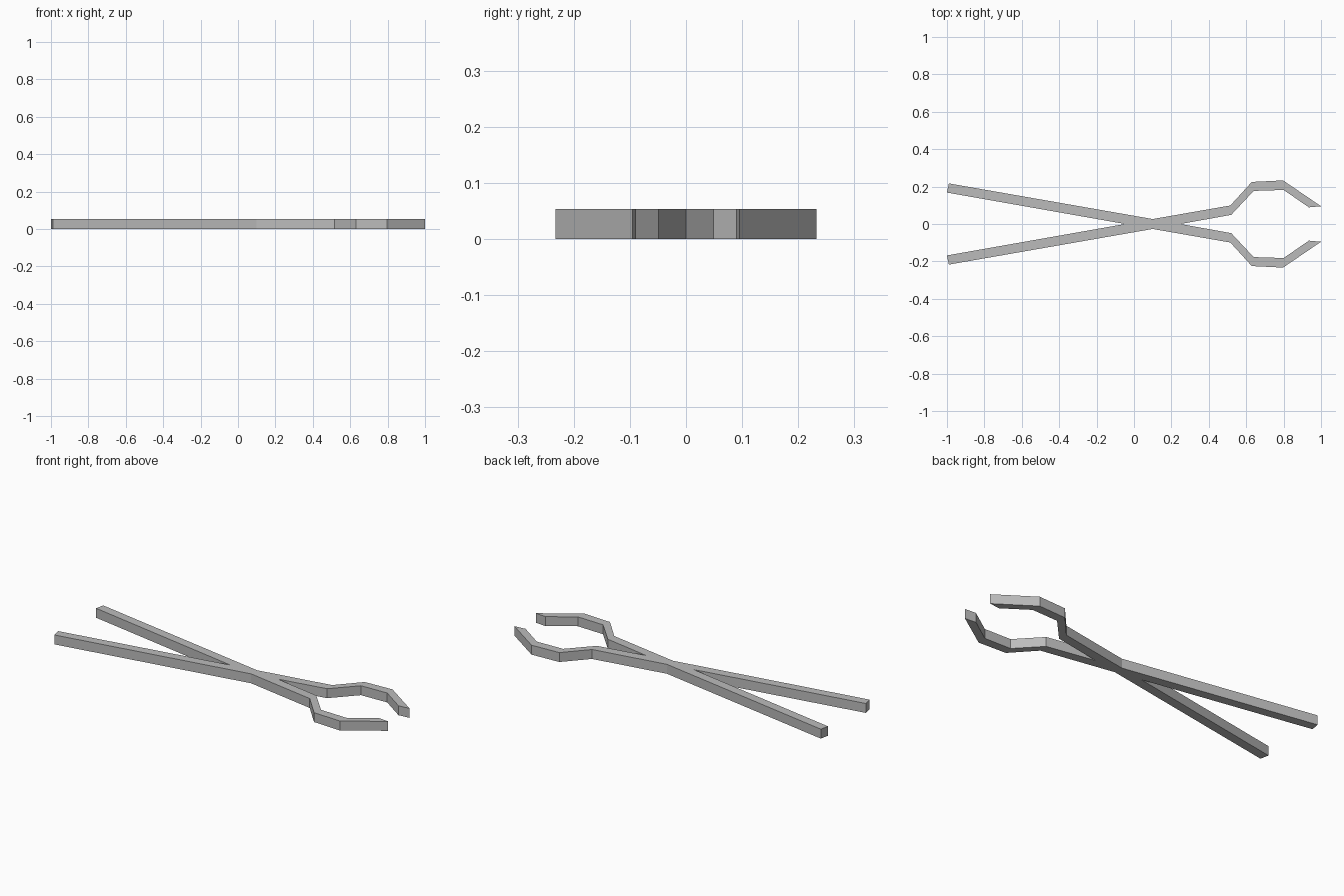
import bpy
import bmesh

cube = bpy.data.objects.get("Cube")
if cube:
    bpy.data.objects.remove(cube, do_unlink=True)

THICKNESS = 0.053

steel = bpy.data.materials.new("grey_steel")
steel.use_nodes = True
colour = (0.5, 0.5, 0.5, 1)
steel.diffuse_color = colour
steel.node_tree.nodes["Principled BSDF"].inputs["Base Color"].default_value = colour

# Half outline of the crossed tongs, from the centre line outwards
crossing = [(-0.048, 0), (0.248, 0)]
jaw_inside = [(0.52, 0.049), (0.64, 0.177), (0.8, 0.182), (0.935, 0.089)]
jaw_outside = [(1, 0.095), (0.797, 0.233), (0.63, 0.225), (0.515, 0.099)]
handle = [(0.1, 0.0265), (-0.99, 0.217), (-1, 0.168)]
outline = crossing + jaw_inside + jaw_outside + handle

# Flat outline raised to a slab, open along the centre line
bm = bmesh.new()
base = bm.faces.new([bm.verts.new((x, y, 0)) for x, y in outline])
raised = bmesh.ops.extrude_face_region(bm, geom=[base], use_keep_orig=True)
top = [v for v in raised["geom"] if isinstance(v, bmesh.types.BMVert)]
bmesh.ops.translate(bm, verts=top, vec=(0, 0, THICKNESS))
centre = [f for f in bm.faces if all(abs(v.co.y) < 1e-5 for v in f.verts)]
bmesh.ops.delete(bm, geom=centre, context='FACES')
bmesh.ops.recalc_face_normals(bm, faces=bm.faces[:])
mesh = bpy.data.meshes.new("crossed_tongs")
bm.to_mesh(mesh)
bm.free()
mesh.materials.append(steel)

tongs = bpy.data.objects.new("crossed_tongs", mesh)
bpy.context.collection.objects.link(tongs)

# Matching half on the other side
mirror = tongs.modifiers.new("other_half", 'MIRROR')
mirror.use_axis = (False, True, False)
mirror.use_clip = True
